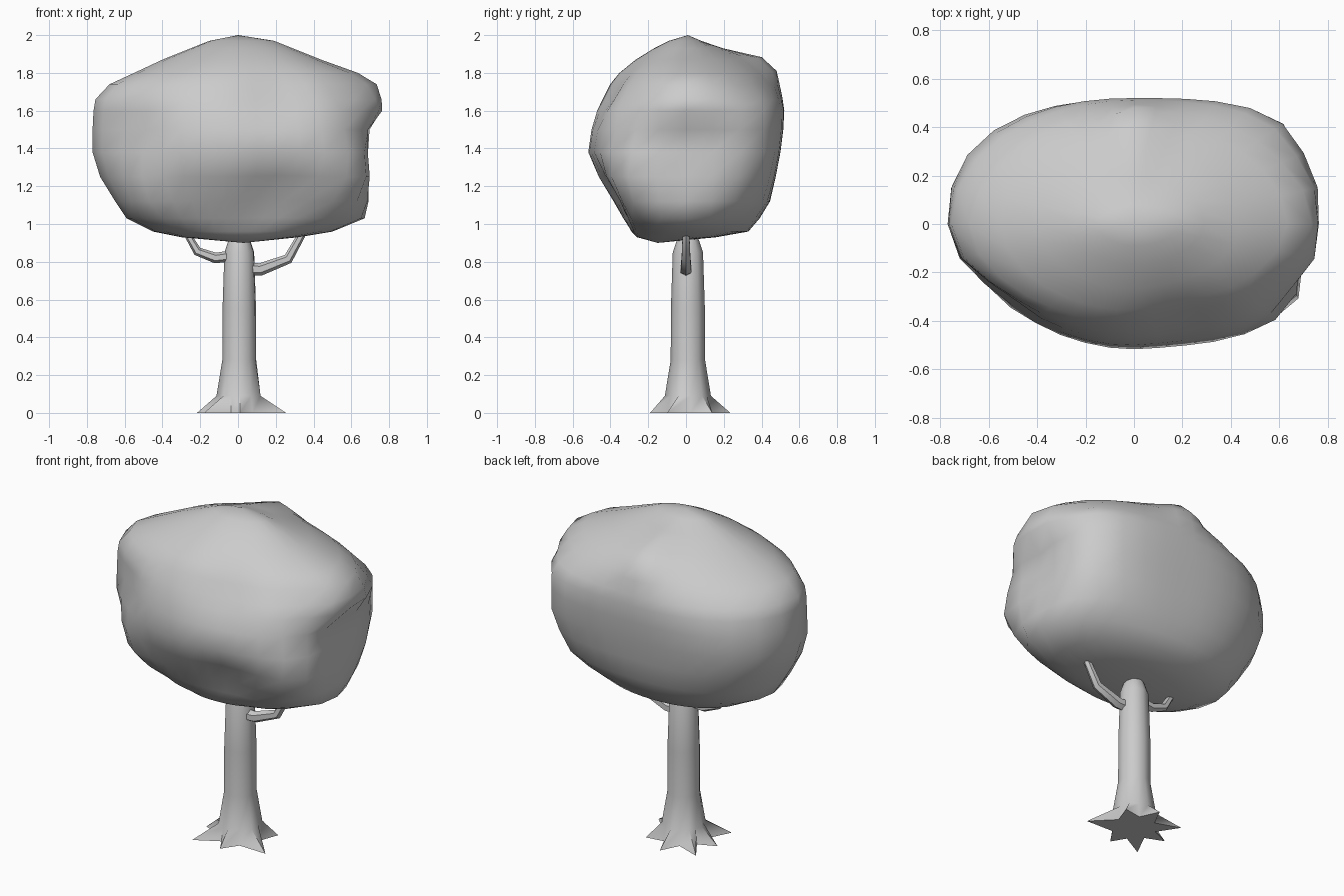
import bpy, bmesh, math
from mathutils import Vector
from math import sin, cos, pi

if "Cube" in bpy.data.objects:
    bpy.data.objects.remove(bpy.data.objects["Cube"])


def loft(name, rings, angle=40):
    """Skin a list of equal-length point rings; one-point rings close to a tip."""
    bm = bmesh.new()
    loops = [[bm.verts.new(p) for p in ring] for ring in rings]
    for a, b in zip(loops, loops[1:]):
        n = max(len(a), len(b))
        for i in range(n):
            j = (i + 1) % n
            if len(a) == 1:
                bm.faces.new((a[0], b[j], b[i]))
            elif len(b) == 1:
                bm.faces.new((a[i], a[j], b[0]))
            else:
                bm.faces.new((a[i], a[j], b[j], b[i]))
    for end in (loops[0], loops[-1]):
        if len(end) > 2:
            bm.faces.new(end)
    bmesh.ops.recalc_face_normals(bm, faces=bm.faces)
    mesh = bpy.data.meshes.new(name)
    bm.to_mesh(mesh)
    bm.free()
    obj = bpy.data.objects.new(name, mesh)
    bpy.context.collection.objects.link(obj)
    bpy.ops.object.select_all(action='DESELECT')
    obj.select_set(True)
    bpy.context.view_layer.objects.active = obj
    bpy.ops.object.shade_smooth_by_angle(angle=math.radians(angle))
    return obj


# Crown: height, then left, right, front and back reach
levels = [
    (0.93, .30, .32, .26, .16), (0.96, .45, .50, .29, .33),
    (1.03, .59, .67, .335, .39), (1.12, .65, .69, .39, .445),
    (1.25, .73, .695, .47, .475), (1.38, .77, .70, .52, .50),
    (1.50, .77, .715, .505, .515), (1.60, .765, .775, .48, .52),
    (1.66, .755, .765, .45, .51), (1.74, .68, .735, .41, .48),
    (1.80, .55, .635, .36, .43), (1.87, .40, .44, .27, .34),
    (1.93, .25, .29, .17, .19), (1.97, .15, .19, .09, .08),
]
# Corner squareness at the bottom, middle and top: back right, back left, front left, front right
corners = [(2.1, 3.7, 1.9), (2.2, 2.5, 1.7), (2.1, 1.75, 1.9), (2.6, 2.7, 1.9)]
# Soft dents and bumps: centre, reach, push
dents = [
    (Vector((.70, 0, 1.46)), .14, Vector((-.04, 0, 0))),
    (Vector((.60, .36, 1.40)), .14, Vector((.02, .015, 0))),
    (Vector((.68, .28, 1.62)), .13, Vector((-.03, -.01, 0))),
    (Vector((-.55, -.30, 1.5)), .16, Vector((.035, .03, 0))),
    (Vector((-.50, -.30, 1.13)), .14, Vector((-.05, -.05, 0))),
    (Vector((.22, -.42, 1.68)), .20, Vector((0, .04, -.01))),
    (Vector((.63, -.32, 1.22)), .17, Vector((.05, -.05, 0))),
    (Vector((.64, -.28, 1.66)), .15, Vector((-.03, .03, 0))),
    (Vector((.20, -.40, 1.18)), .17, Vector((0, .045, .01))),
    (Vector((0, .38, 1.85)), .12, Vector((0, .07, .015))),
]


def sculpt(p):
    p = Vector(p)
    move = Vector()
    for centre, reach, push in dents:
        move += push * math.exp(-((p - centre).length / reach) ** 2)
    return p + move


def squareness(quadrant, z):
    low, mid, high = corners[quadrant]
    f = max(-1, min(1, (z - 1.39) / .36))
    return mid + f * f * ((high if f > 0 else low) - mid)


def crown_ring(z, left, right, front, back, n=32):
    ring = []
    for i in range(n):
        t = 2 * pi * i / n
        c, s = cos(t), sin(t)
        k = squareness(i * 4 // n, z)
        a = right if c > 0 else left
        b = back if s > 0 else front
        r = (abs(c / a) ** k + abs(s / b) ** k) ** (-1 / k)
        ring.append(sculpt((r * c, r * s, z)))
    return ring


rings = [[(.03, -.15, .90)]] + [crown_ring(*lv) for lv in levels] + [[(0, .01, 2.0)]]
loft("crown", rings, 70)

# Trunk with seven root tips: angle and reach of each
roots = [(38, .21), (89, .225), (140, .26), (181, .225), (226, .27), (271, .20), (336, .27)]


def trunk_ring(z, tip, valley):
    ring = []
    for i, (angle, reach) in enumerate(roots):
        after = roots[(i + 1) % 7][0] + (360 if i == 6 else 0)
        for a, r in ((angle, tip or reach), ((angle + after) / 2, valley)):
            t = math.radians(a)
            ring.append((.008 + r * cos(t), .01 + r * sin(t), z))
    return ring


sections = [(0, None, .125), (.09, .122, .112), (.28, .091, .089), (.55, .09, .088),
            (.85, .08, .078), (.91, .06, .058), (.96, .035, .035)]
loft("trunk", [trunk_ring(*s) for s in sections], 60)


# Branches: six-sided tubes along a path of (x, z, radius)
def branch(name, path):
    pts = [Vector((x, 0, z)) for x, z, _ in path]
    side = Vector((0, 1, 0))
    rings = []
    for i, p in enumerate(pts):
        d = (pts[min(i + 1, len(pts) - 1)] - pts[max(i - 1, 0)]).normalized()
        up = d.cross(side)
        r = path[i][2]
        rings.append([p + r * (up * cos(k * pi / 3) + side * sin(k * pi / 3)) for k in range(6)])
    loft(name, rings, 40)


branch("right_branch", [(.04, .76, .036), (.12, .76, .033), (.265, .815, .027), (.335, .94, .021), (.35, .98, .019)])
branch("left_branch", [(-.04, .83, .03), (-.12, .82, .028), (-.215, .855, .024), (-.265, .94, .018), (-.28, .98, .016)])
